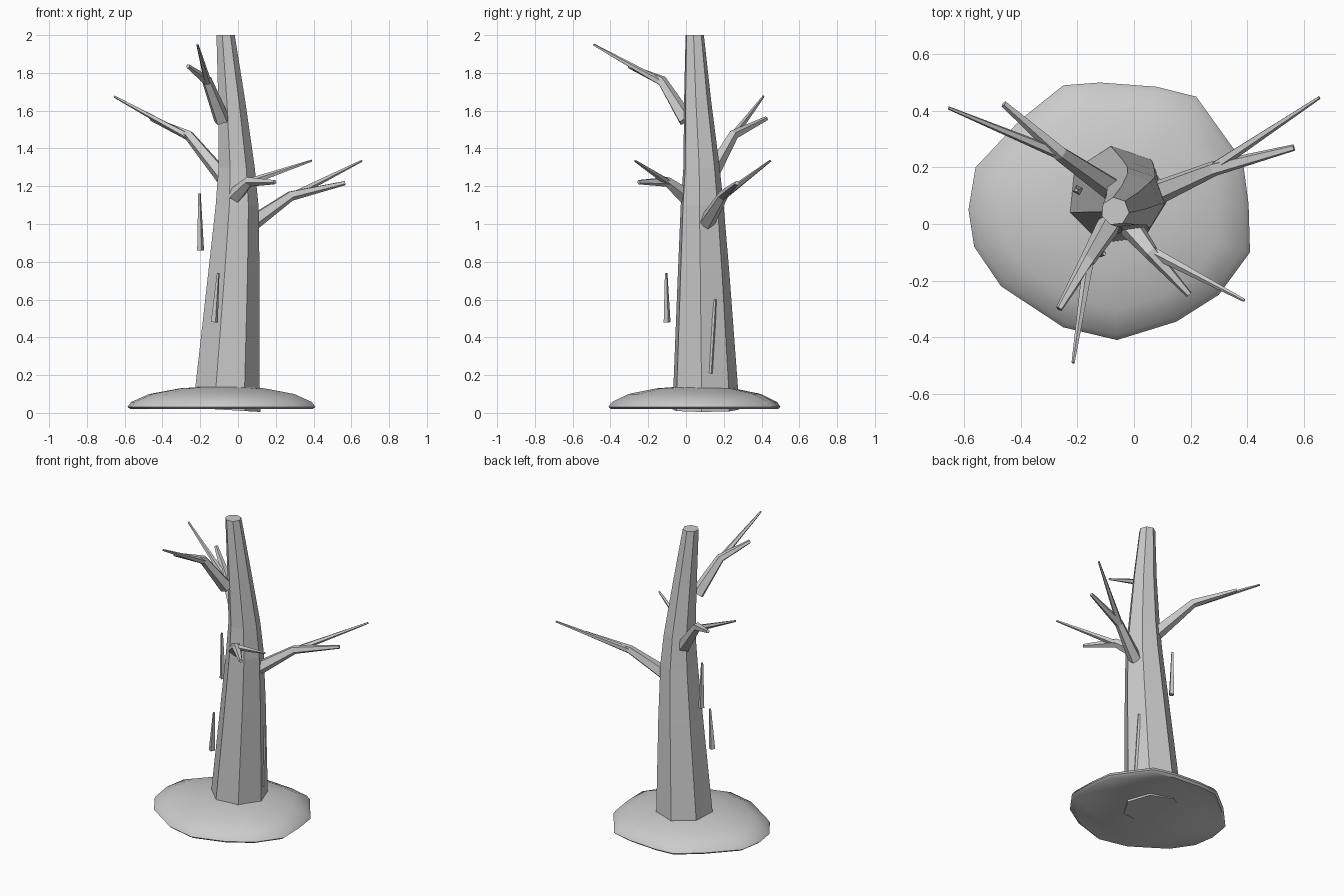
import bpy, bmesh, math
from mathutils import Vector

cube = bpy.data.objects.get("Cube")
if cube:
    bpy.data.objects.remove(cube, do_unlink=True)

grey = bpy.data.materials.new("plain_grey")
grey.use_nodes = True
COLOUR = (0.6, 0.6, 0.6, 1)
grey.diffuse_color = COLOUR
grey.node_tree.nodes["Principled BSDF"].inputs["Base Color"].default_value = COLOUR


def loft(name, rings, smooth=False):
    """Skin a list of equal-length point rings and cap both ends."""
    bm = bmesh.new()
    loops = [[bm.verts.new(p) for p in ring] for ring in rings]
    n = len(loops[0])
    for a, b in zip(loops, loops[1:]):
        for i in range(n):
            j = (i + 1) % n
            bm.faces.new((a[i], a[j], b[j], b[i]))
    bm.faces.new(loops[0][::-1])
    bm.faces.new(loops[-1])
    bmesh.ops.recalc_face_normals(bm, faces=bm.faces)
    mesh = bpy.data.meshes.new(name)
    bm.to_mesh(mesh)
    bm.free()
    mesh.materials.append(grey)
    obj = bpy.data.objects.new(name, mesh)
    bpy.context.collection.objects.link(obj)
    if smooth:
        bpy.ops.object.select_all(action="DESELECT")
        obj.select_set(True)
        bpy.context.view_layer.objects.active = obj
        bpy.ops.object.shade_smooth_by_angle(angle=math.radians(40))
    return obj


def circle(center, radius, sides, start=0.0, axis=Vector((0, 0, 1))):
    """Ring of points around an axis."""
    turn = Vector((0, 0, 1)).rotation_difference(axis)
    return [Vector(center) + turn @ Vector((radius * math.cos(a), radius * math.sin(a), 0))
            for a in (start + math.tau * i / sides for i in range(sides))]


def limb(name, points, radii, sides=5):
    """Tapered tube along a bent path."""
    pts = [Vector(p) for p in points]
    rings = []
    for i, (p, r) in enumerate(zip(pts, radii)):
        axis = (pts[min(i + 1, len(pts) - 1)] - pts[max(i - 1, 0)]).normalized()
        rings.append(circle(p, r, sides, 0.3, axis))
    return loft(name, rings)


# Trunk: seven-sided, leaning and tapering (x, y, z, radius)
trunk = [(-.06, .10, .012, .18), (-.06, .10, .14, .176), (-.025, .09, .75, .14),
         (-.008, .083, 1.1, .117), (-.01, .08, 1.3, .099), (-.035, .06, 1.65, .074),
         (-.067, .045, 2.0, .05)]
rings = [circle(t[:3], t[3], 7, math.radians(97)) for t in trunk]
for p in rings[0]:
    p.z -= 0.06 * p.x
    p.z = max(p.z, 0.0)
loft("trunk", rings)

# Ground mound: irregular outline, domed in shrinking rings
outline = [(.41, -.1), (.405, .07), (.385, .22), (.22, .45), (.08, .485), (-.12, .5),
           (-.25, .49), (-.4, .37), (-.56, .2), (-.585, .05), (-.565, -.08), (-.47, -.22),
           (-.25, -.365), (-.06, -.41), (.15, -.345), (.3, -.25)]
middle = Vector((-.08, .05))
levels = [(.97, .02), (1, .032), (.96, .058), (.77, .1), (.45, .13), (.15, .14)]
mound = []
for scale, z in levels:
    flat = [middle + (Vector(p) - middle) * scale for p in outline]
    mound.append([Vector((p.x, p.y, z)) for p in flat])
loft("ground_mound", mound, smooth=True)

# Branches: root, elbow, thick tip, thin side-shoot tip
branches = {
    "right_back_branch": [(-.07, .12, 1.24), (-.26, .25, 1.47), (-.46, .425, 1.558), (-.655, .41, 1.675)],
    "right_front_branch": [(-.085, .0, 1.55), (-.165, -.13, 1.76), (-.265, -.3, 1.835), (-.215, -.49, 1.95)],
    "left_front_branch": [(-.015, -.005, 1.15), (.06, -.1, 1.225), (.195, -.25, 1.222), (.39, -.27, 1.335)],
    "left_back_branch": [(.08, .11, 1.01), (.28, .195, 1.15), (.565, .27, 1.217), (.655, .447, 1.335)],
}
for name, (root, elbow, tip, twig) in branches.items():
    limb(name, (root, elbow, tip), (.044, .028, .012))
    start = Vector(elbow).lerp(Vector(root), .08)
    limb(name + "_twig", (start, twig), (.021, .006))

# Bark splinters: slim upright wedges (bottom, top)
splinters = {
    "right_splinter": [(-.198, .12, .86), (-.204, .12, 1.162)],
    "front_splinter": [(-.125, -.1, .48), (-.105, -.105, .74)],
    "left_splinter": [(.088, .128, .21), (.09, .155, .6)],
}
for name, ends in splinters.items():
    limb(name, ends, (.019, .007), 4)
